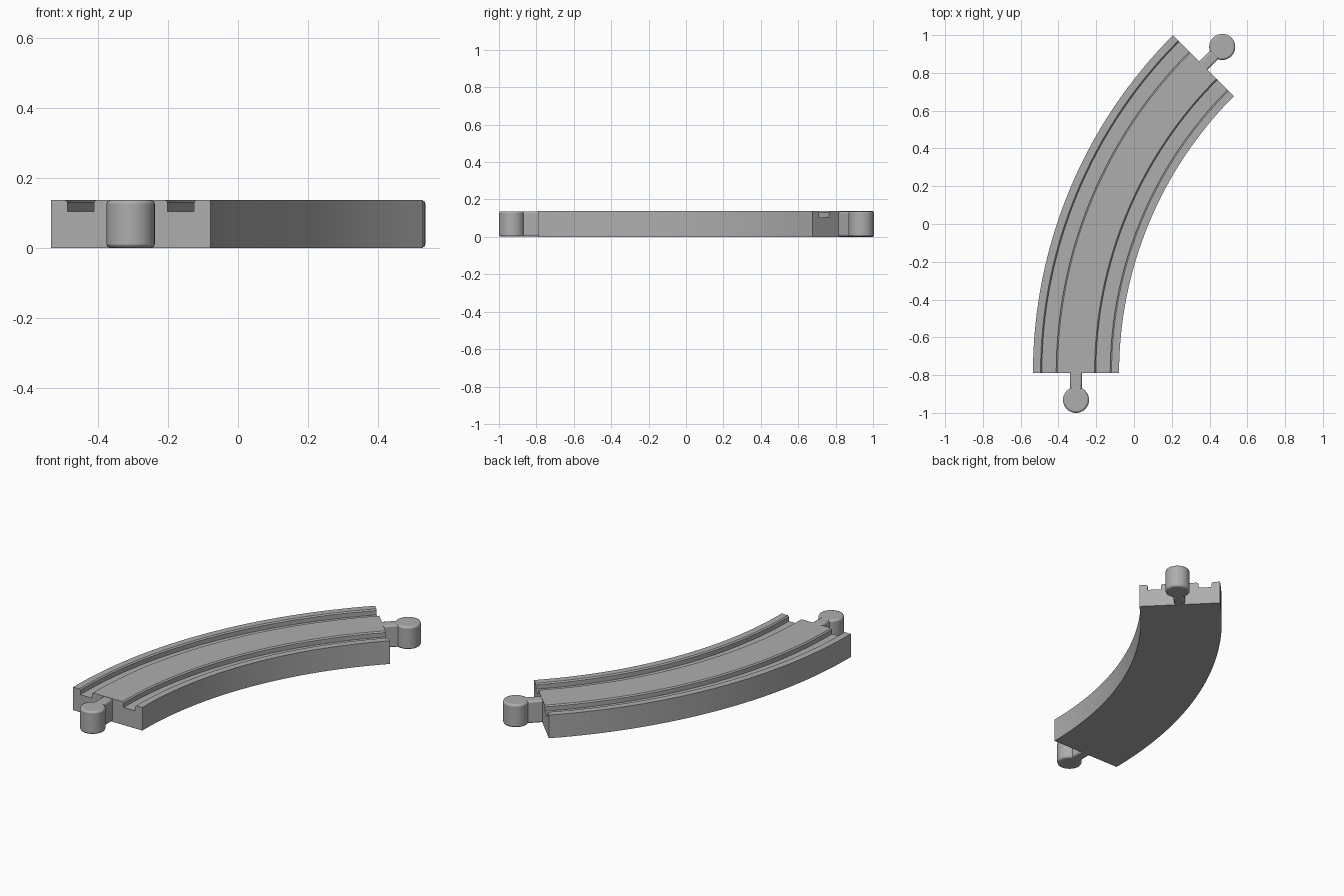
import bpy, bmesh, math
from mathutils import Matrix, Vector

cube = bpy.data.objects.get("Cube")
if cube:
    bpy.data.objects.remove(cube, do_unlink=True)

grey = bpy.data.materials.new("grey plastic")
grey.use_nodes = True
colour = (0.42, 0.42, 0.42, 1)
grey.diffuse_color = colour
grey.node_tree.nodes["Principled BSDF"].inputs["Base Color"].default_value = colour

HEIGHT, HALF_WIDTH = 0.138, 0.228
RADIUS, SWEEP, STEPS = 2.302, math.radians(45), 32
START = Vector((-0.307, -0.79, 0))
PIVOT = START + Vector((RADIUS, 0, 0))


def finish(name, bm, bevel=0):
    bmesh.ops.recalc_face_normals(bm, faces=bm.faces)
    mesh = bpy.data.meshes.new(name)
    bm.to_mesh(mesh)
    bm.free()
    mesh.materials.append(grey)
    obj = bpy.data.objects.new(name, mesh)
    bpy.context.collection.objects.link(obj)
    if bevel:
        mod = obj.modifiers.new("edge chamfer", 'BEVEL')
        mod.width, mod.segments = bevel, 2
        mod.limit_method, mod.angle_limit = 'ANGLE', math.radians(40)
    bpy.ops.object.select_all(action='DESELECT')
    obj.select_set(True)
    bpy.context.view_layer.objects.active = obj
    bpy.ops.object.shade_smooth_by_angle(angle=math.radians(30))
    return obj


def place_at(angle):
    """Carry something from the front end of the track round the curve."""
    return (Matrix.Translation(PIVOT) @ Matrix.Rotation(-angle, 4, 'Z')
            @ Matrix.Translation(START - PIVOT))


# Track bed: half cross-section with one wheel groove, mirrored, then swept
inner, outer, floor, lip = 0.105, 0.181, 0.105, 0.007
half = [(inner - lip, HEIGHT), (inner, HEIGHT - lip), (inner, floor),
        (outer, floor), (outer, HEIGHT - lip), (outer + lip, HEIGHT),
        (HALF_WIDTH, HEIGHT), (HALF_WIDTH, 0)]
section = half + [(-x, z) for x, z in reversed(half)]

bm = bmesh.new()
rings = []
for i in range(STEPS + 1):
    turn = place_at(SWEEP * i / STEPS)
    rings.append([bm.verts.new(turn @ Vector((x, 0, z))) for x, z in section])
n = len(section)
for a, b in zip(rings, rings[1:]):
    for j in range(n):
        k = (j + 1) % n
        bm.faces.new((a[j], a[k], b[k], b[j]))
bm.faces.new(rings[0])
bm.faces.new(rings[-1])
finish("track_bed", bm)

# Connector at each end: a stem and a round peg
ends = {"front": place_at(0),
        "back": place_at(SWEEP) @ Matrix.Rotation(math.pi, 4, 'Z')}
for end, turn in ends.items():
    bm = bmesh.new()
    bmesh.ops.create_cube(bm, size=1, matrix=turn
                          @ Matrix.Translation((0, -0.04, HEIGHT / 2))
                          @ Matrix.Diagonal((0.062, 0.12, HEIGHT - 0.004, 1)))
    finish(end + "_connector_stem", bm, 0.01)

    bm = bmesh.new()
    bmesh.ops.create_cone(bm, cap_ends=True, segments=40, radius1=0.069, radius2=0.069,
                          depth=HEIGHT - 0.002, matrix=turn
                          @ Matrix.Translation((0, -0.141, HEIGHT / 2)))
    finish(end + "_connector_peg", bm, 0.01)
